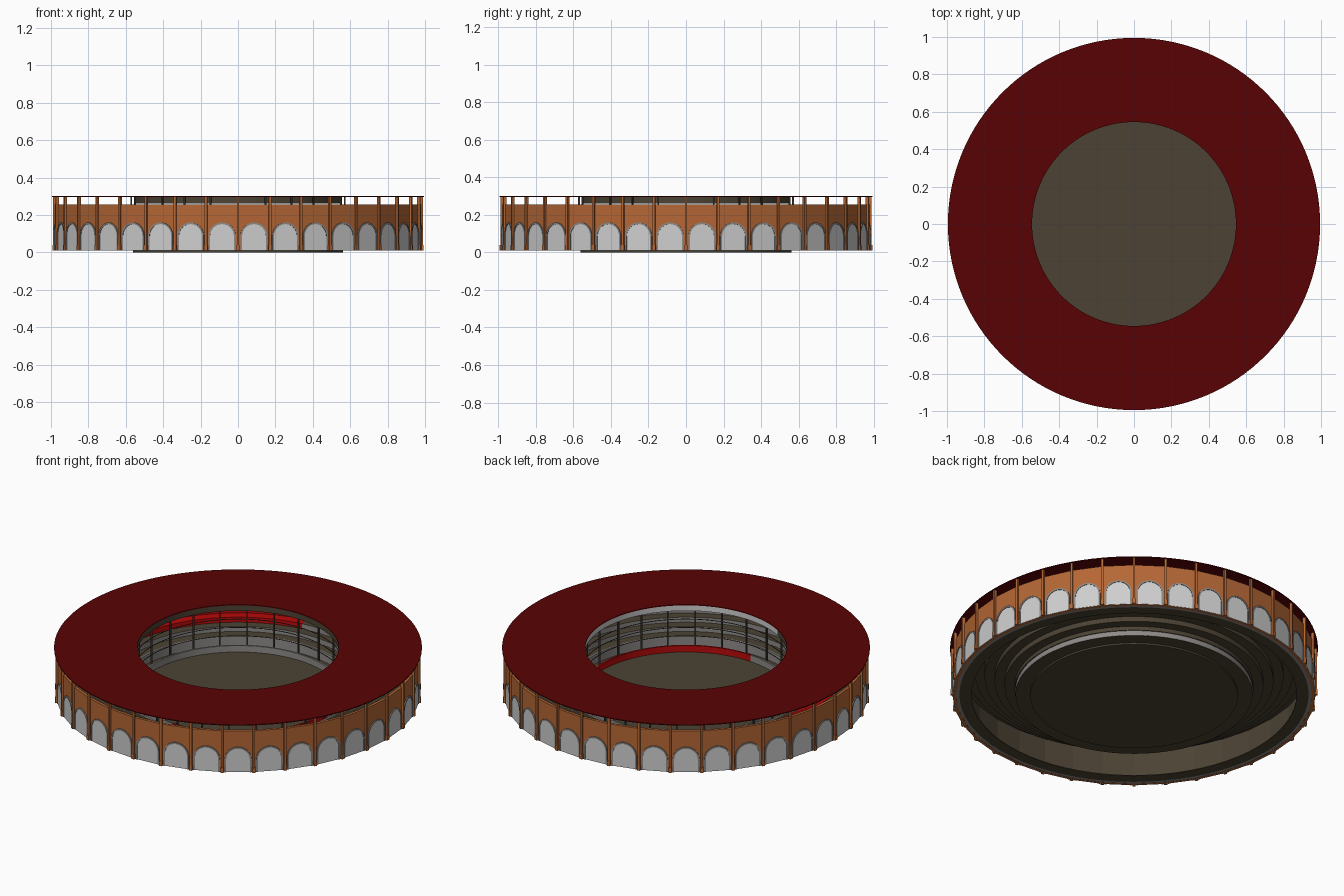
import bpy, bmesh, math
from mathutils import Matrix, Vector

if "Cube" in bpy.data.objects:
    bpy.data.objects.remove(bpy.data.objects["Cube"])

def mat(name, rgb):
    m = bpy.data.materials.new(name)
    m.diffuse_color = (*rgb, 1)
    m.use_nodes = True
    m.node_tree.nodes["Principled BSDF"].inputs["Base Color"].default_value = m.diffuse_color
    return m

ROOF = mat("dark red roof", (0.10, 0.0008, 0.0012))
BRICK = mat("orange plaster", (0.46, 0.135, 0.036))
PALE = mat("pale grey", (0.62, 0.62, 0.62))
TRIM = mat("stone trim", (0.27, 0.255, 0.245))
SAND = mat("olive brown", (0.072, 0.055, 0.034))
RED = mat("bright red", (0.48, 0.003, 0.003))
DARK = mat("dark post", (0.05, 0.043, 0.036))

def finish(name, bm, mats, smooth=False):
    bmesh.ops.recalc_face_normals(bm, faces=bm.faces)
    me = bpy.data.meshes.new(name)
    bm.to_mesh(me)
    bm.free()
    for m in mats:
        me.materials.append(m)
    ob = bpy.data.objects.new(name, me)
    bpy.context.collection.objects.link(ob)
    if smooth:
        bpy.context.view_layer.objects.active = ob
        ob.select_set(True)
        bpy.ops.object.shade_smooth_by_angle(angle=math.radians(25))
        ob.select_set(False)
    return ob

def lathe(name, profile, mats, n=96, rule=None, smooth=True):
    """Closed (r, z) profile swept round z; rule(edge, angle) picks the material."""
    bm = bmesh.new()
    rings = [[bm.verts.new((r * math.cos(math.tau * i / n), r * math.sin(math.tau * i / n), z))
              for r, z in profile] for i in range(n)]
    k = len(profile)
    for i in range(n):
        a, b = rings[i], rings[(i + 1) % n]
        for j in range(k):
            f = bm.faces.new((a[j], b[j], b[(j + 1) % k], a[(j + 1) % k]))
            if rule:
                f.material_index = rule(j, math.tau * (i + 0.5) / n)
    return finish(name, bm, mats, smooth)

def ring(r0, r1, z0, z1):
    return [(r0, z0), (r1, z0), (r1, z1), (r0, z1)]

def boxes(name, m, n, r0, r1, width, z0, z1):
    """n upright boxes repeated round the circle."""
    bm = bmesh.new()
    for i in range(n):
        M = (Matrix.Rotation(math.tau * i / n, 4, 'Z')
             @ Matrix.Translation(((r0 + r1) / 2, 0, (z0 + z1) / 2))
             @ Matrix.Diagonal((r1 - r0, width, z1 - z0, 1)))
        bmesh.ops.create_cube(bm, size=1, matrix=M)
    return finish(name, bm, [m])

def near(angle, degrees, spread):
    """True when the angle lies within spread of the given direction."""
    return math.cos(angle - math.radians(degrees)) > math.cos(math.radians(spread))

BAYS = 36
FLAT = 0.98 * math.cos(math.pi / BAYS)   # distance to the flat of each bay
SPRING = 0.087

def arch(w, steps=12):
    arc = [(w * math.cos(math.pi * i / steps), SPRING + w * math.sin(math.pi * i / steps))
           for i in range(steps + 1)]
    return [(w, 0.011)] + arc + [(-w, 0.011)]

def bay_matrix(i):
    return Matrix.Rotation(math.tau * (i + 0.5) / BAYS, 4, 'Z')

# Outer wall: plaster outside, olive inside
lathe("outer_wall", ring(0.964, 0.98, 0.01, 0.255), [BRICK, SAND], BAYS,
      lambda j, a: 1 if j == 3 else 0, False)

# Arched panels
bm = bmesh.new()
for i in range(BAYS):
    M = bay_matrix(i)
    pts = arch(0.066)
    front = [bm.verts.new(M @ Vector((FLAT + 0.003, t, z))) for t, z in pts]
    back = [bm.verts.new(M @ Vector((FLAT - 0.001, t, z))) for t, z in pts]
    bm.faces.new(front)
    for j in range(len(pts)):
        k = (j + 1) % len(pts)
        bm.faces.new((front[j], back[j], back[k], front[k]))
finish("arch_panels", bm, [PALE])

# Stone trim round each arch
bm = bmesh.new()
for i in range(BAYS):
    M = bay_matrix(i)
    inner, outer = arch(0.064), arch(0.073)
    rows = [[bm.verts.new(M @ Vector((d, t, z))) for t, z in p]
            for p, d in ((inner, FLAT), (inner, FLAT + 0.006), (outer, FLAT + 0.006), (outer, FLAT))]
    for a, b in zip(rows, rows[1:]):
        for j in range(len(inner) - 1):
            bm.faces.new((a[j], a[j + 1], b[j + 1], b[j]))
finish("arch_trims", bm, [TRIM])

# Pilasters carrying the roof
boxes("pilasters", BRICK, BAYS, 0.974, 0.990, 0.013, 0.01, 0.297)
boxes("pilaster_bases", BRICK, BAYS, 0.974, 0.993, 0.018, 0.01, 0.04)

# Ring roof and its inner beam
lathe("roof", ring(0.545, 0.995, 0.295, 0.30), [ROOF], 128)
lathe("roof_beam", ring(0.547, 0.556, 0.262, 0.295), [SAND, PALE], 96,
      lambda j, a: 1 if near(a, 315, 75) and j == 3 else 0)

# Stepped stands, a thin shell stepped on both sides
STEPS, R0, R1, Z0, Z1, T = 6, 0.64, 0.965, 0.04, 0.22, 0.006
dr, dz = (R1 - R0) / STEPS, (Z1 - Z0) / STEPS
prof, under = [], []
for s in range(STEPS):
    prof += [(R0 + s * dr, Z0 + s * dz), (R0 + s * dr, Z0 + (s + 1) * dz)]
    under += [(R0 + s * dr + T, Z0 + s * dz - (T if s else 0)),
              (R0 + s * dr + T, Z0 + (s + 1) * dz - T)]
prof += [(R1, Z1)]
under += [(R1, Z1 - T)]

def seat_colour(j, a):
    if j >= 2 * STEPS:
        return 0
    s = j // 2
    if s in (2, 3, 4) and near(a, 145, 48):
        return 2
    return 1 if j % 2 == 0 and s < 5 else 0

lathe("stands", prof + under[::-1], [SAND, TRIM, RED], 96, seat_colour)

# Ground ring inside the wall: stone at the rim, olive further in
lathe("wall_walk", [(0.88, 0.011), (0.945, 0.011), (0.966, 0.011), (0.966, 0.016), (0.88, 0.016)],
      [SAND, TRIM], 72, lambda j, a: 1 if j == 1 else 0)

# Passage ring, barrier and stand front wall
lathe("passage_floor", ring(0.56, 0.64, 0.010, 0.014), [SAND])
lathe("barrier", ring(0.556, 0.566, 0.012, 0.05), [RED, TRIM], 96,
      lambda j, a: 0 if near(a, 315, 50) else 1)
lathe("stand_front_wall", ring(0.632, 0.641, 0.011, 0.07), [TRIM])

# Inner posts and gallery rails
boxes("inner_posts", DARK, 24, 0.566, 0.575, 0.008, 0.012, 0.295)
for k, z in enumerate((0.10, 0.15, 0.20)):
    lathe("gallery_rail_%d" % (k + 1), ring(0.569, 0.572, z, z + 0.003), [DARK])

# Sand floor
bm = bmesh.new()
bmesh.ops.create_cone(bm, cap_ends=True, segments=96, radius1=0.562, radius2=0.562, depth=0.01,
                      matrix=Matrix.Translation((0, 0, 0.005)))
finish("arena_floor", bm, [SAND], True)
